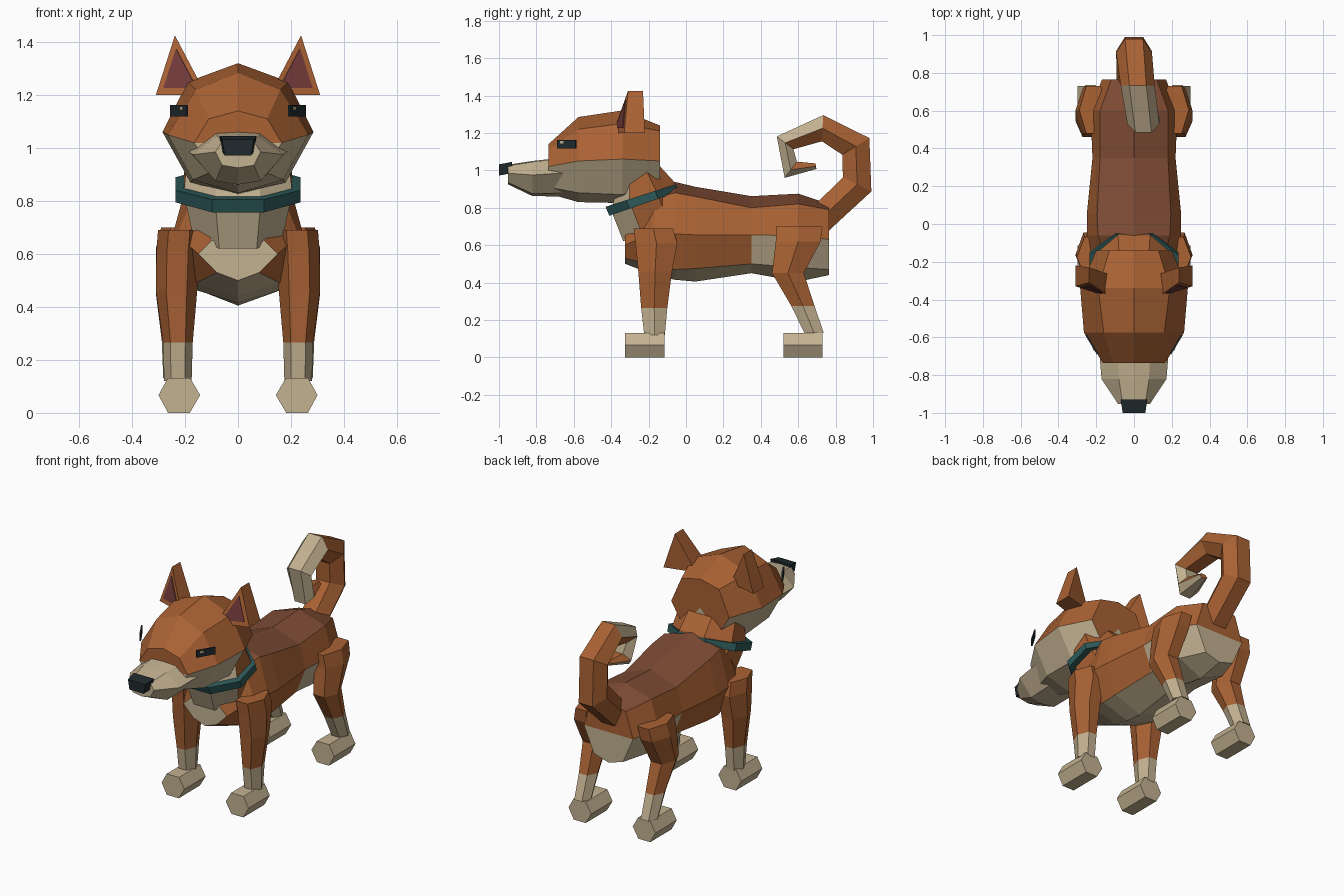
import bpy, bmesh, math
from mathutils import Vector

if "Cube" in bpy.data.objects:
    bpy.data.objects.remove(bpy.data.objects["Cube"])


def material(name, rgb):
    m = bpy.data.materials.new(name)
    m.diffuse_color = (*rgb, 1)
    m.use_nodes = True
    m.node_tree.nodes["Principled BSDF"].inputs["Base Color"].default_value = m.diffuse_color
    return m


ORANGE, CREAM, BROWN, TEAL, BLACK, MAROON = range(6)
MATS = [material("orange_fur", (0.40, 0.122, 0.034)),
        material("cream_fur", (0.55, 0.445, 0.285)),
        material("dark_back_fur", (0.205, 0.070, 0.034)),
        material("teal_collar", (0.026, 0.098, 0.098)),
        material("nose_black", (0.0144, 0.0232, 0.027)),
        material("inner_ear_maroon", (0.171, 0.042, 0.042))]


def loft(name, rings, rule):
    """Skin equal-sized rings, fan the two ends, colour each face by rule(centre, normal)."""
    bm = bmesh.new()
    vs = [[bm.verts.new(p) for p in r] for r in rings]
    n = len(vs[0])
    for a, b in zip(vs, vs[1:]):
        for i in range(n):
            j = (i + 1) % n
            bm.faces.new((a[i], a[j], b[j], b[i]))
    for ring in (vs[0], vs[-1]):
        if n < 5:
            bm.faces.new(ring)
            continue
        mid = bm.verts.new(sum((v.co for v in ring), Vector()) / n)
        for i in range(n):
            bm.faces.new((ring[i], ring[(i + 1) % n], mid))
    bmesh.ops.recalc_face_normals(bm, faces=bm.faces)
    bm.normal_update()
    used = []
    for f in bm.faces:
        m = rule(f.calc_center_median(), f.normal) if callable(rule) else rule
        if m not in used:
            used.append(m)
        f.material_index = used.index(m)
    mesh = bpy.data.meshes.new(name)
    bm.to_mesh(mesh)
    bm.free()
    for m in used:
        mesh.materials.append(MATS[m])
    ob = bpy.data.objects.new(name, mesh)
    bpy.context.collection.objects.link(ob)
    return ob


def torso_ring(y, zt, wu, zu, wm, zm, wl, zl, zb):
    """Symmetric eight-sided section: top, upper, middle, lower, bottom."""
    half = [(wu, zu), (wm, zm), (wl, zl)]
    pts = [(0, zt)] + half + [(0, zb)] + [(-x, z) for x, z in reversed(half)]
    return [Vector((x, y, z)) for x, z in pts]


def tilted_ring(front, back, w):
    """Octagon spanning two (y, z) points, half width w."""
    f, b = Vector((0, *front)), Vector((0, *back))
    c, h, k = (f + b) / 2, (b - f) / 2, 1 / math.cos(math.pi / 8)
    out = []
    for i in range(8):
        a = math.pi / 8 + i * math.pi / 4
        out.append(c + h * math.sin(a) * k + Vector((w * math.cos(a) * k, 0, 0)))
    return out


def leg_ring(x, y, z, rx, ry):
    return [Vector((x + rx * math.cos(i * math.pi / 3),
                    y + ry * math.sin(i * math.pi / 3) / 0.866, z)) for i in range(6)]


# Body
def body_rule(c, n):
    if n.z > 0.7 and c.z > 0.8:
        return BROWN
    if n.y < -0.8 or c.z < 0.52 or (c.y > 0.37 and c.z < 0.61):
        return CREAM
    return ORANGE


loft("body", [torso_ring(*r) for r in (
    (-0.325, 0.66, 0.10, 0.65, 0.15, 0.60, 0.08, 0.53, 0.50),
    (-0.17, 0.89, 0.16, 0.85, 0.23, 0.67, 0.16, 0.49, 0.44),
    (-0.06, 0.938, 0.19, 0.88, 0.25, 0.66, 0.18, 0.47, 0.415),
    (0.05, 0.912, 0.195, 0.86, 0.25, 0.655, 0.18, 0.475, 0.405),
    (0.35, 0.862, 0.18, 0.80, 0.22, 0.655, 0.16, 0.50, 0.45),
    (0.60, 0.875, 0.18, 0.82, 0.23, 0.65, 0.16, 0.48, 0.405),
    (0.765, 0.82, 0.12, 0.79, 0.17, 0.63, 0.10, 0.47, 0.44))], body_rule)

# Neck and collar
loft("neck", [tilted_ring((-0.335, 0.62), (0.0, 0.78), 0.17),
              tilted_ring((-0.40, 0.785), (-0.06, 0.935), 0.205),
              tilted_ring((-0.36, 0.94), (-0.165, 1.05), 0.19)],
     lambda c, n: CREAM if c.y < -0.27 else ORANGE)
loft("collar", [tilted_ring((-0.41, 0.757), (-0.042, 0.885), 0.235),
                tilted_ring((-0.43, 0.805), (-0.055, 0.925), 0.235)], TEAL)

# Head
loft("head", [torso_ring(*r) for r in (
    (-0.14, 1.24, 0.13, 1.21, 0.20, 1.05, 0.12, 0.92, 0.90),
    (-0.34, 1.32, 0.19, 1.25, 0.285, 1.06, 0.18, 0.87, 0.825),
    (-0.575, 1.285, 0.16, 1.22, 0.265, 1.05, 0.17, 0.88, 0.83),
    (-0.735, 1.14, 0.11, 1.11, 0.165, 1.02, 0.10, 0.91, 0.875))],
     lambda c, n: CREAM if c.z < 1.005 else ORANGE)

# Muzzle
loft("muzzle", [torso_ring(*r) for r in (
    (-0.60, 1.075, 0.085, 1.07, 0.19, 0.99, 0.09, 0.88, 0.86),
    (-0.82, 1.05, 0.08, 1.045, 0.172, 0.975, 0.085, 0.875, 0.862),
    (-0.952, 1.03, 0.06, 1.025, 0.085, 0.985, 0.06, 0.935, 0.925))], CREAM)

# Nose
loft("nose", [[Vector((x, y, z)) for x, z in ((-a, lo), (a, lo), (b, hi), (-b, hi))]
              for y, a, b, lo, hi in ((-0.93, 0.06, 0.07, 0.985, 1.045),
                                      (-1.0, 0.05, 0.06, 0.972, 1.032))], BLACK)

# Tail: (x, y, z) path with half thickness, curling forward over the back
path = [((0, 0.71, 0.73), 0.075, 0.09), ((0, 0.915, 0.925), 0.085, 0.095),
        ((0, 0.908, 1.128), 0.085, 0.095), ((0.02, 0.73, 1.225), 0.07, 0.09),
        ((0.05, 0.53, 1.147), 0.056, 0.085), ((0.06, 0.56, 1.003), 0.054, 0.075),
        ((0.06, 0.695, 1.022), 0.015, 0.03)]
centres = [Vector(p[0]) for p in path]
tail_rings = []
for i, (c, half, wide) in enumerate(path):
    prev, nxt = centres[max(i - 1, 0)], centres[min(i + 1, len(path) - 1)]
    t = nxt - prev
    across = Vector((0, t.z, -t.y)).normalized()
    tail_rings.append([Vector(c) + across * half * math.sin(k * math.pi / 3) / 0.866
                       + Vector((wide * math.cos(k * math.pi / 3), 0, 0)) for k in range(6)])


def tail_rule(c, n):
    if c.z < 0.98 and c.y > 0.72 or c.y > 0.72:
        return ORANGE
    if c.z > 1.09 and c.y > 0.56:
        return CREAM if n.z > 0.3 else ORANGE
    if c.y > 0.585 and n.z > 0:
        return ORANGE
    return CREAM if c.z > 0.96 else ORANGE


loft("tail", tail_rings, tail_rule)

# Paired parts
for s, side in ((1, "right"), (-1, "left")):
    def flip(rings):
        return [[Vector((p[0] * s, p[1], p[2])) for p in r] for r in rings]

    def sock(c, n):
        return CREAM if c.z < 0.265 else ORANGE

    # Legs
    loft("front_leg_" + side, flip([leg_ring(*r) for r in (
        (0.222, -0.175, 0.69, 0.08, 0.105), (0.228, -0.158, 0.61, 0.08, 0.112),
        (0.232, -0.165, 0.46, 0.078, 0.09), (0.227, -0.17, 0.265, 0.056, 0.07),
        (0.227, -0.168, 0.12, 0.052, 0.055))]), sock)
    loft("hind_leg_" + side, flip([leg_ring(*r) for r in (
        (0.215, 0.605, 0.70, 0.075, 0.125), (0.23, 0.60, 0.62, 0.08, 0.12),
        (0.235, 0.545, 0.45, 0.075, 0.085), (0.23, 0.625, 0.275, 0.058, 0.062),
        (0.23, 0.685, 0.13, 0.052, 0.052))]), sock)

    # Paws
    hexagon = ((0.143, 0.067), (0.18, 0.131), (0.265, 0.131),
               (0.30, 0.067), (0.264, 0), (0.182, 0))
    for name, y in (("front_paw_", -0.325), ("hind_paw_", 0.52)):
        loft(name + side, flip([[(x, yy, z) for x, z in hexagon]
                                for yy in (y, y + 0.21)]), CREAM)

    # Ears with inset inner triangle
    front = [Vector(p) for p in ((0.31, -0.33, 1.20), (0.12, -0.39, 1.20), (0.238, -0.31, 1.425))]
    back = [Vector(p) for p in ((0.31, -0.22, 1.20), (0.12, -0.27, 1.20), (0.238, -0.23, 1.425))]
    loft("ear_" + side, flip([front, back]), ORANGE)
    mid = sum(front, Vector()) / 3
    out = (front[1] - front[0]).cross(front[2] - front[0]).normalized()
    if out.y > 0:
        out = -out
    inner = [mid + (p - mid) * 0.66 for p in front]
    loft("inner_ear_" + side, flip([[p + out * d for p in inner] for d in (-0.002, 0.005)]), MAROON)

    # Eyes and highlights, upright plates along the brow
    a, b = Vector((0.197, -0.69, 0)), Vector((0.257, -0.59, 0))
    face = Vector((0.857, -0.514, 0))

    def plate(t0, t1, z0, z1, d0, d1):
        return flip([[a.lerp(b, t) + face * d + Vector((0, 0, z))
                      for t, z in ((t0, z0), (t1, z0), (t1, z1), (t0, z1))] for d in (d0, d1)])

    loft("eye_" + side, plate(0, 1, 1.118, 1.162, -0.009, 0), BLACK)
    loft("eye_highlight_" + side, plate(0.18, 0.36, 1.143, 1.156, -0.001, 0.003), CREAM)
